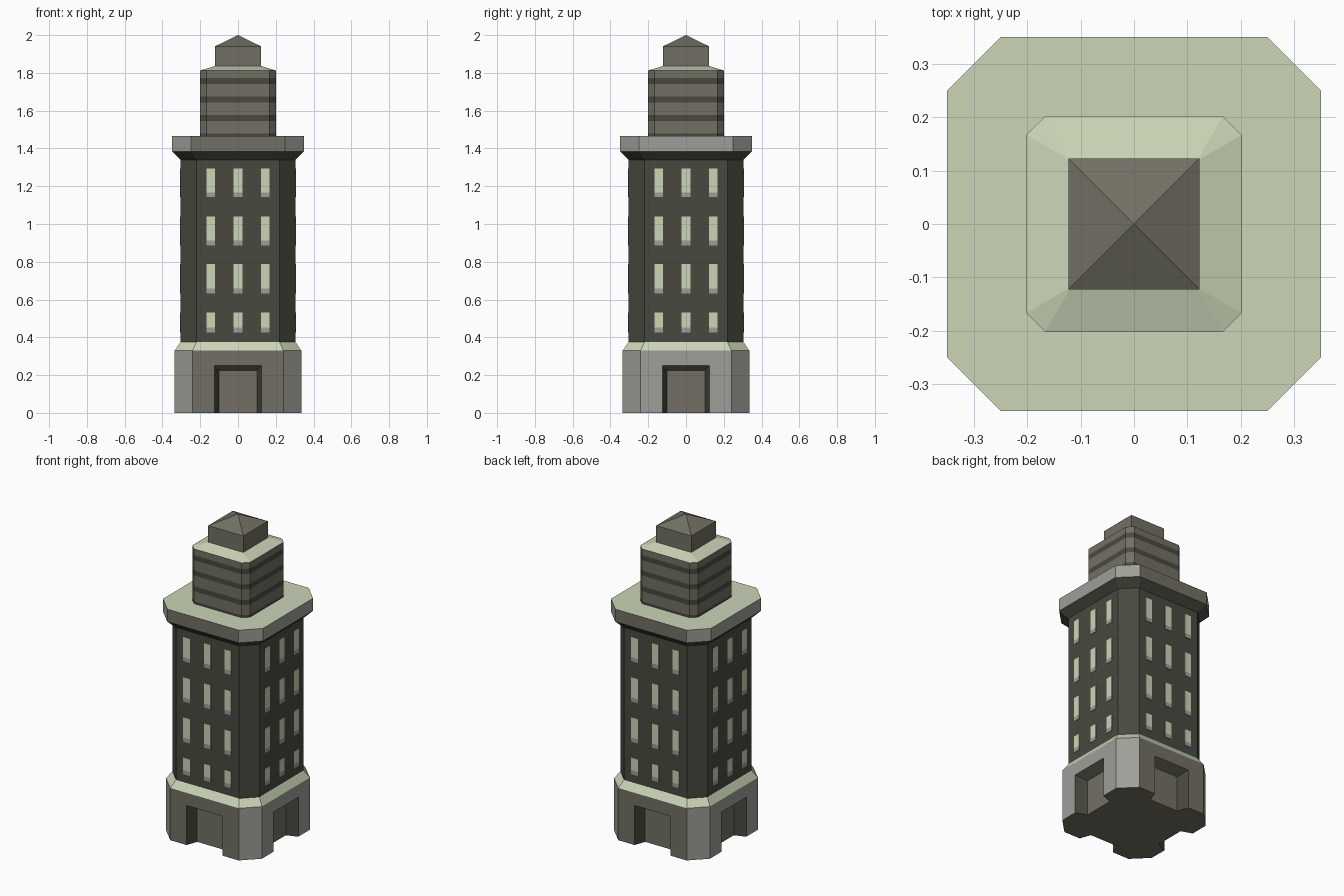
import bpy, bmesh, math
from mathutils import Matrix

if "Cube" in bpy.data.objects:
    bpy.data.objects.remove(bpy.data.objects["Cube"])


def material(name, r, g, b):
    lin = lambda c: ((c / 255 + 0.055) / 1.055) ** 2.4
    m = bpy.data.materials.new(name)
    m.diffuse_color = (lin(r), lin(g), lin(b), 1)
    m.use_nodes = True
    m.node_tree.nodes["Principled BSDF"].inputs["Base Color"].default_value = m.diffuse_color
    return m


MATS = [material("pale_green", 203, 213, 183), material("brown_stone", 114, 112, 100),
        material("grey_stone", 158, 159, 152), material("dark_stone", 73, 73, 64)]
GREEN, BROWN, GREY, DARK = range(4)


def finish(name, bm, rule):
    bmesh.ops.recalc_face_normals(bm, faces=bm.faces)
    bm.normal_update()
    for f in bm.faces:
        f.material_index = rule(f)
    me = bpy.data.meshes.new(name)
    bm.to_mesh(me)
    bm.free()
    for m in MATS:
        me.materials.append(m)
    ob = bpy.data.objects.new(name, me)
    bpy.context.collection.objects.link(ob)
    return ob


def loft(rings):
    """Stack of chamfered squares: (half width, half flat side, z)."""
    bm = bmesh.new()
    loops = []
    for h, s, z in rings:
        pts = [(-s, -h), (s, -h), (h, -s), (h, s), (s, h), (-s, h), (-h, s), (-h, -s)]
        loops.append([bm.verts.new((x, y, z)) for x, y in pts])
    for a, b in zip(loops, loops[1:]):
        for i in range(8):
            j = (i + 1) % 8
            bm.faces.new((a[i], a[j], b[j], b[i]))
    bm.faces.new(loops[0][::-1])
    bm.faces.new(loops[-1])
    return bm


def stone(f):
    # green tops, dark undersides, brown front and back, grey elsewhere
    n = f.normal
    if n.z > 0.4:
        return GREEN
    if n.z < -0.4:
        return DARK
    return BROWN if abs(n.y) > 0.9 else GREY


# Base with a tapered doorway niche on each side
base = finish("base", loft([(.335, .24, 0), (.335, .24, .33), (.305, .22, .375)]), stone)
BACK = 0.265
bm = bmesh.new()
for k in range(4):
    rot = Matrix.Rotation(k * math.pi / 2, 4, 'Z')
    near, far = [[bm.verts.new(rot @ v.to_3d()) for v in
                  [Matrix.Translation((x, y, z)).translation for x, z in
                   ((-w, -.1), (w, -.1), (w, t), (-w, t))]]
                 for y, w, t in ((-.405, .15, .275), (-BACK, .10, .225))]
    bm.faces.new(near)
    bm.faces.new(far[::-1])
    for i in range(4):
        j = (i + 1) % 4
        bm.faces.new((near[i], far[i], far[j], near[j]))
cutter = finish("doorway_cutter", bm, lambda f: DARK)
cutter.hide_render = True
mod = base.modifiers.new("doorways", 'BOOLEAN')
mod.object = cutter
mod.operation = 'DIFFERENCE'
mod.solver = 'EXACT'
bpy.context.view_layer.update()
cut = bpy.data.meshes.new_from_object(base.evaluated_get(bpy.context.evaluated_depsgraph_get()))
base.modifiers.clear()
base.data = cut
bpy.data.objects.remove(cutter)
for p in base.data.polygons:
    c, n = p.center, p.normal
    if n.z < -0.9:
        p.material_index = BROWN
    elif max(abs(c.x), abs(c.y)) < BACK + 0.001 and abs(n.z) < .1:
        p.material_index = BROWN      # door panel
    elif c.z < .3 and max(abs(c.x), abs(c.y)) < .33 and abs(abs(c.x) - abs(c.y)) > .05:
        p.material_index = DARK       # niche reveals

# Main shaft
finish("shaft", loft([(.305, .22, .37), (.305, .22, 1.35)]), lambda f: DARK)

# Cornice
finish("cornice", loft([(.305, .22, 1.34), (.35, .25, 1.385), (.35, .25, 1.465)]), stone)

# Windows with sills, thin plates on all four sides
bm = bmesh.new()
sills = set()
for k in range(4):
    rot = Matrix.Rotation(k * math.pi / 2, 4, 'Z')
    for x in (-.145, 0, .145):
        for bottom, top in ((.426, .532), (.633, .787), (.887, 1.041), (1.142, 1.295)):
            split = bottom + .026
            for z0, z1, is_sill in ((bottom, split, True), (split, top, False)):
                mat = (rot @ Matrix.Translation((x, -.305, (z0 + z1) / 2))
                       @ Matrix.Diagonal((.046, .006, z1 - z0, 1)))
                vs = bmesh.ops.create_cube(bm, size=1, matrix=mat)["verts"]
                if is_sill:
                    sills.update(f for v in vs for f in v.link_faces)
finish("windows", bm, lambda f: GREY if f in sills else GREEN)

# Upper tower with horizontal dark stripes
levels = [1.46, 1.48, 1.544, 1.576, 1.643, 1.675, 1.74, 1.772, 1.812]
rings = [(.202, .167, z) for z in levels] + [(.123, .121, 1.836)]


def stripes(f):
    if f.normal.z > 0.4:
        return GREEN
    z = f.calc_center_median().z
    band = sum(z > l for l in levels)
    return DARK if band % 2 else BROWN


finish("upper_tower", loft(rings), stripes)

# Cap block and pyramid roof
bm = bmesh.new()
bmesh.ops.create_cube(bm, size=1, matrix=Matrix.Translation((0, 0, 1.885))
                      @ Matrix.Diagonal((.246, .246, .11, 1)))
top = max(bm.faces, key=lambda f: f.calc_center_median().z)
apex = bmesh.ops.poke(bm, faces=[top])["verts"][0]
apex.co.z = 2.0
finish("cap", bm, lambda f: BROWN)
